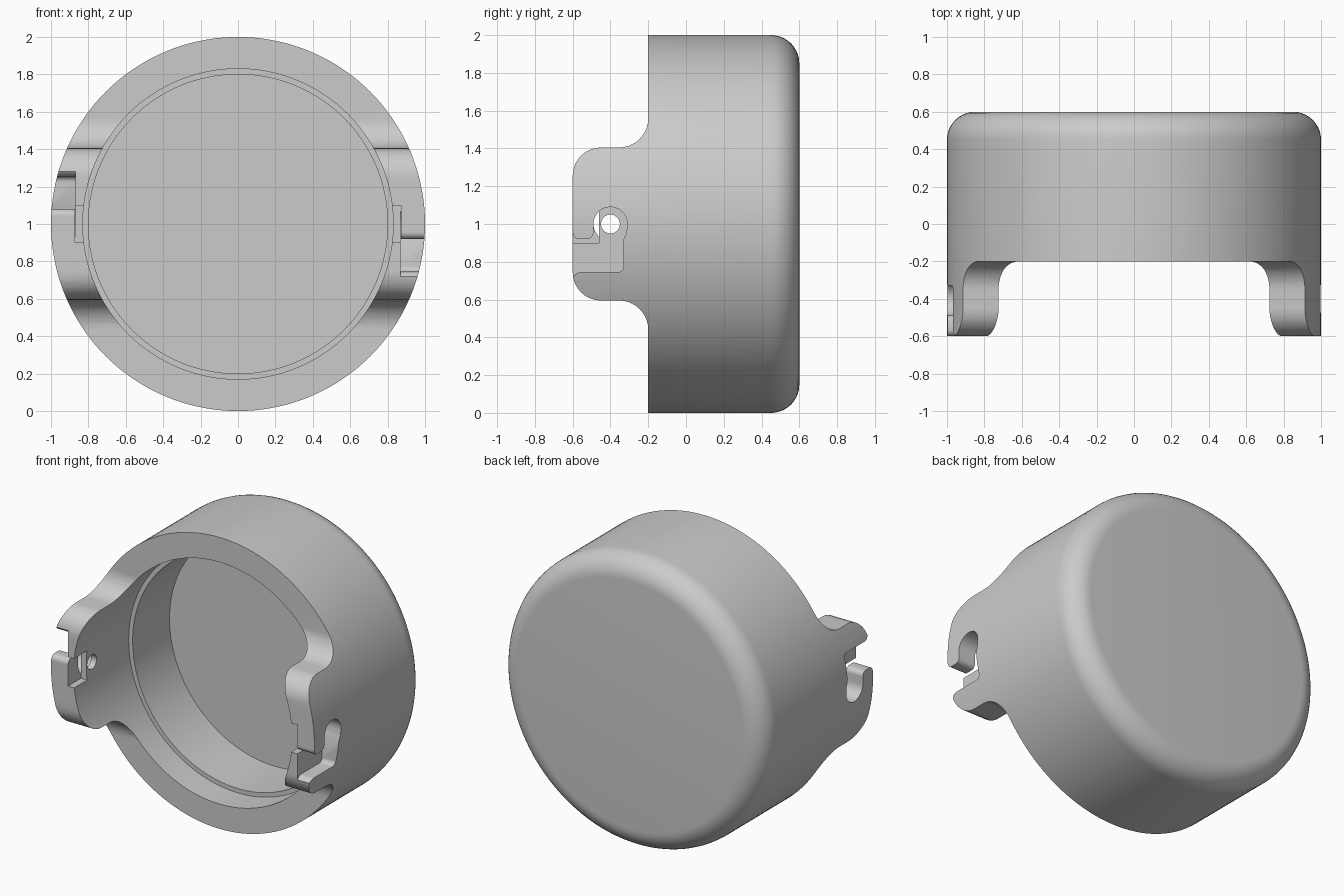
import bpy, bmesh, math
from mathutils import Matrix, Vector

cube = bpy.data.objects.get("Cube")
if cube:
    bpy.data.objects.remove(cube, do_unlink=True)

grey = bpy.data.materials.new("plain grey")
grey.use_nodes = True
colour = (0.6, 0.6, 0.6, 1)
grey.diffuse_color = colour
grey.node_tree.nodes["Principled BSDF"].inputs["Base Color"].default_value = colour


def make_object(name, bm):
    bmesh.ops.recalc_face_normals(bm, faces=bm.faces)
    mesh = bpy.data.meshes.new(name)
    bm.to_mesh(mesh)
    bm.free()
    mesh.materials.append(grey)
    obj = bpy.data.objects.new(name, mesh)
    bpy.context.collection.objects.link(obj)
    return obj


def arc(cy, cz, r, start, end, steps=10):
    """Points on an arc, angles in degrees."""
    angles = [math.radians(start + (end - start) * i / steps) for i in range(steps + 1)]
    return [(cy + r * math.cos(a), cz + r * math.sin(a)) for a in angles]


def prism(name, points, x0, x1, turn=False):
    """Extrude a (y, z) outline along x; turn spins it half way round the cup axis."""
    bm = bmesh.new()
    face = bm.faces.new([bm.verts.new((x0, y, z)) for y, z in points])
    ext = bmesh.ops.extrude_face_region(bm, geom=[face])
    moved = [v for v in ext["geom"] if isinstance(v, bmesh.types.BMVert)]
    bmesh.ops.translate(bm, verts=moved, vec=(x1 - x0, 0, 0))
    if turn:
        bmesh.ops.rotate(bm, verts=bm.verts, cent=(0, 0, 1),
                         matrix=Matrix.Rotation(math.pi, 3, "Y"))
    return make_object(name, bm)


# Cup: revolved wall with a stepped bore and a rounded back edge
OUTER, MOUTH, BORE = 1.0, 0.83, 0.80
FRONT, RIM, STEP, FLOOR, BACK = -0.6, -0.2, 0.0, 0.4, 0.6
profile = [(0, FLOOR), (BORE, FLOOR), (BORE, STEP), (MOUTH, STEP), (MOUTH, FRONT), (OUTER, FRONT)]
profile += arc(OUTER - 0.15, BACK - 0.15, 0.15, 0, 90) + [(0, BACK)]
bm = bmesh.new()
verts = [bm.verts.new((r, y, 1)) for r, y in profile]
edges = [bm.edges.new(pair) for pair in zip(verts, verts[1:])]
bmesh.ops.spin(bm, geom=verts + edges, cent=(0, 0, 1), axis=(0, 1, 0),
               angle=2 * math.pi, steps=144, use_duplicate=False)
bmesh.ops.remove_doubles(bm, verts=bm.verts, dist=0.0001)
cup = make_object("locking_cup", bm)

# Rim cutters leave two rounded tabs standing at the sides
TAB = 0.405
shoulder = [(RIM, 2.2)]
shoulder += arc(RIM - 0.155, 1 + TAB + 0.155, 0.155, 0, -90)
shoulder += arc(FRONT + 0.15, 1 + TAB - 0.15, 0.15, 90, 180)
shoulder += [(-0.7, 1.25), (-0.7, 2.2)]
cutters = [prism("rim_cutter", shoulder, -1.2, 1.2, turn) for turn in (False, True)]

# Hooked slot outline: entry, corner, round seat, finger tip
slot = [(-0.7, 0.7), (-0.605, 0.7)] + arc(-0.555, 0.695, 0.05, 165, 90, 6)
slot += arc(-0.36, 0.775, 0.03, -90, 0, 6) + [(-0.33, 0.92), (-0.317, 0.95)]
slot += arc(-0.4, 1, 0.09, -10, 180, 20)
slot += arc(-0.525, 0.955, 0.035, 0, -90, 6) + arc(-0.565, 0.955, 0.035, -90, -180, 6)
slot += [(-0.7, 0.955)]
notch = [(-0.7, 0.9), (-0.46, 0.9), (-0.46, 1.1), (-0.7, 1.1)]
for turn in (False, True):
    cutters.append(prism("slot_cutter", slot, 0.87, 1.2, turn))
    cutters.append(prism("notch_cutter", notch, 0.6, 0.8705, turn))

# Pin hole through both tabs
cutters.append(prism("pin_hole_cutter", arc(-0.4, 1, 0.05, 0, 345, 23), -1.2, 1.2))

bpy.context.view_layer.objects.active = cup
for cutter in cutters:
    cutter.hide_render = True
    mod = cup.modifiers.new(cutter.name, "BOOLEAN")
    mod.operation = "DIFFERENCE"
    mod.solver = "EXACT"
    mod.object = cutter
    bpy.ops.object.modifier_apply(modifier=mod.name)
    bpy.data.objects.remove(cutter, do_unlink=True)

bpy.ops.object.select_all(action="DESELECT")
cup.select_set(True)
bpy.ops.object.shade_smooth_by_angle(angle=math.radians(30))
